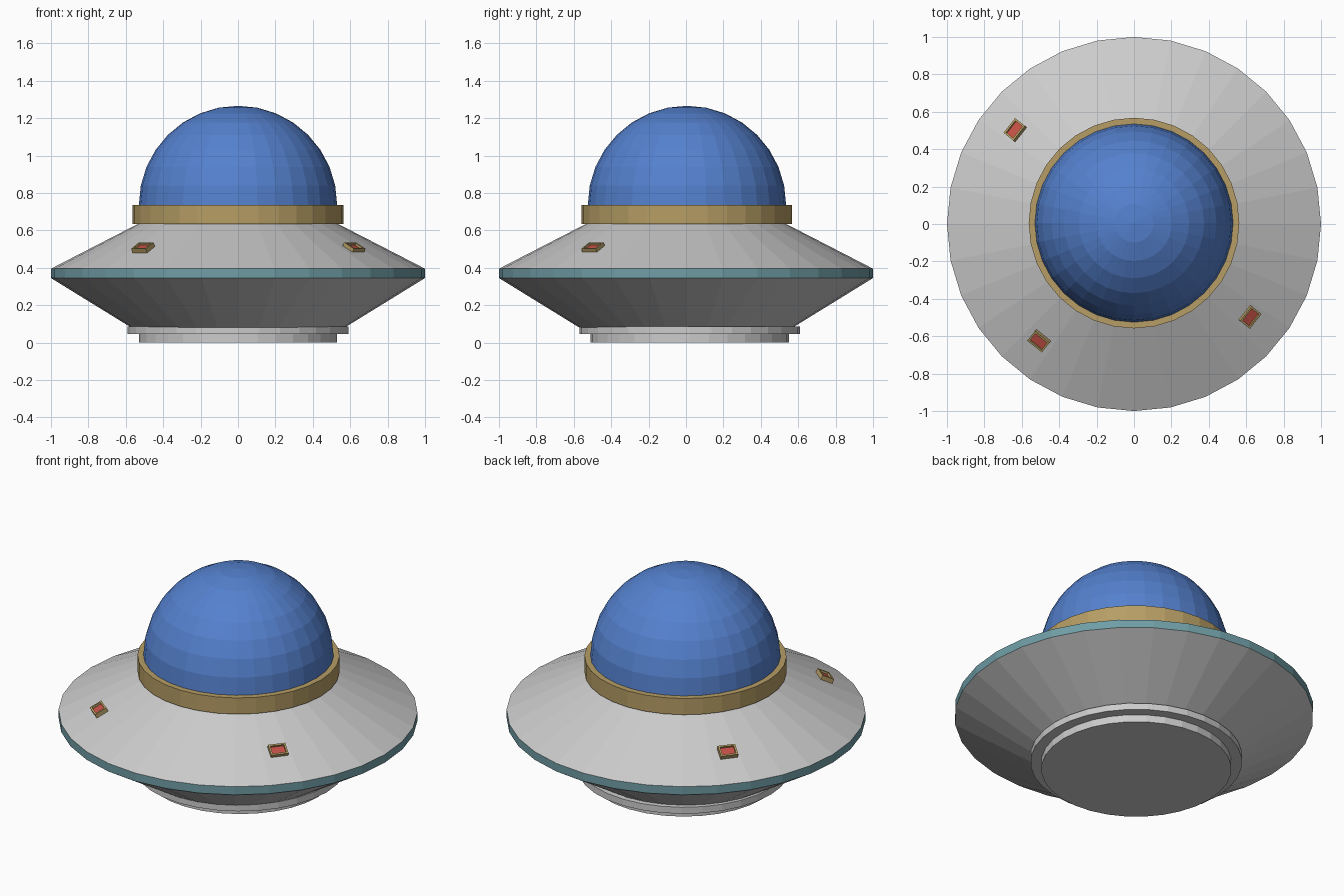
import bpy, bmesh
from math import sin, cos, pi, radians, atan2
from mathutils import Matrix

if "Cube" in bpy.data.objects:
    bpy.data.objects.remove(bpy.data.objects["Cube"])

SIDES = 32


def material(name, rgb):
    m = bpy.data.materials.new(name)
    m.diffuse_color = (*rgb, 1)
    m.use_nodes = True
    m.node_tree.nodes["Principled BSDF"].inputs["Base Color"].default_value = m.diffuse_color
    return m


BLUE = material("blue_glass", (0.09, 0.22, 0.62))
GOLD = material("gold_trim", (0.47, 0.34, 0.13))
TEAL = material("teal_trim", (0.16, 0.34, 0.38))
RED = material("red_lens", (0.55, 0.08, 0.06))


def finish(bm, name, mats=()):
    bmesh.ops.recalc_face_normals(bm, faces=bm.faces)
    me = bpy.data.meshes.new(name)
    bm.to_mesh(me)
    bm.free()
    for m in mats:
        me.materials.append(m)
    ob = bpy.data.objects.new(name, me)
    bpy.context.collection.objects.link(ob)
    return ob


def lathe(name, profile, y=0, mats=(), cap_start=True, cap_end=True):
    """Flat-faced solid of revolution from (radius, height) points."""
    bm = bmesh.new()
    rings = []
    for r, z in profile:
        if r == 0:
            rings.append([bm.verts.new((0, y, z))] * SIDES)
        else:
            rings.append([bm.verts.new((r * cos(2 * pi * i / SIDES),
                                        y + r * sin(2 * pi * i / SIDES), z))
                          for i in range(SIDES)])
    for a, b in zip(rings, rings[1:]):
        for i in range(SIDES):
            j = (i + 1) % SIDES
            bm.faces.new(list(dict.fromkeys((a[i], a[j], b[j], b[i]))))
    if cap_start:
        bm.faces.new(rings[0])
    if cap_end:
        bm.faces.new(rings[-1])
    return finish(bm, name, mats)


# Stepped base, slightly behind the hull centre
lathe("base_plate", [(0.53, 0), (0.53, 0.045)], y=0.02)
lathe("base_ring", [(0.59, 0.045), (0.59, 0.085)], y=0.02)

# Saucer hull and its coloured edge
lathe("hull_lower", [(0.57, 0.08), (1, 0.345)], cap_end=False)
lathe("hull_edge", [(1, 0.345), (1, 0.395)], mats=[TEAL],
      cap_start=False, cap_end=False)
lathe("hull_upper", [(1, 0.395), (0.53, 0.637)], cap_start=False)

# Collar and glass dome
lathe("dome_collar", [(0.563, 0.635), (0.563, 0.735)], y=0.005, mats=[GOLD])
dome = [(0.53 * cos(i * pi / 16), 0.736 + 0.53 * sin(i * pi / 16)) for i in range(8)]
lathe("dome", dome + [(0, 1.266)], y=0.005, mats=[BLUE],
      cap_start=False, cap_end=False)

# Three hull lights: tilted boxes with a sunken red lens
slope = atan2(0.242, 0.47)
for n, angle in enumerate((141.5, 231.5, 321.5)):
    bm = bmesh.new()
    bmesh.ops.create_cube(bm, size=1, matrix=Matrix.Diagonal((0.075, 0.1, 0.036, 1)))
    bm.faces.ensure_lookup_table()
    top = max(bm.faces, key=lambda f: f.calc_center_median().z)
    bmesh.ops.inset_region(bm, faces=[top], thickness=0.015)
    lens = bmesh.ops.extrude_discrete_faces(bm, faces=[top])["faces"][0]
    bmesh.ops.translate(bm, verts=lens.verts, vec=(0, 0, -0.012))
    lens.material_index = 1
    bm.transform(Matrix.Translation((-0.008, 0.003, 0))
                 @ Matrix.Rotation(radians(angle), 4, 'Z')
                 @ Matrix.Translation((0.8, 0, 0.503))
                 @ Matrix.Rotation(slope, 4, 'Y'))
    finish(bm, f"hull_light_{n + 1}", [GOLD, RED])
